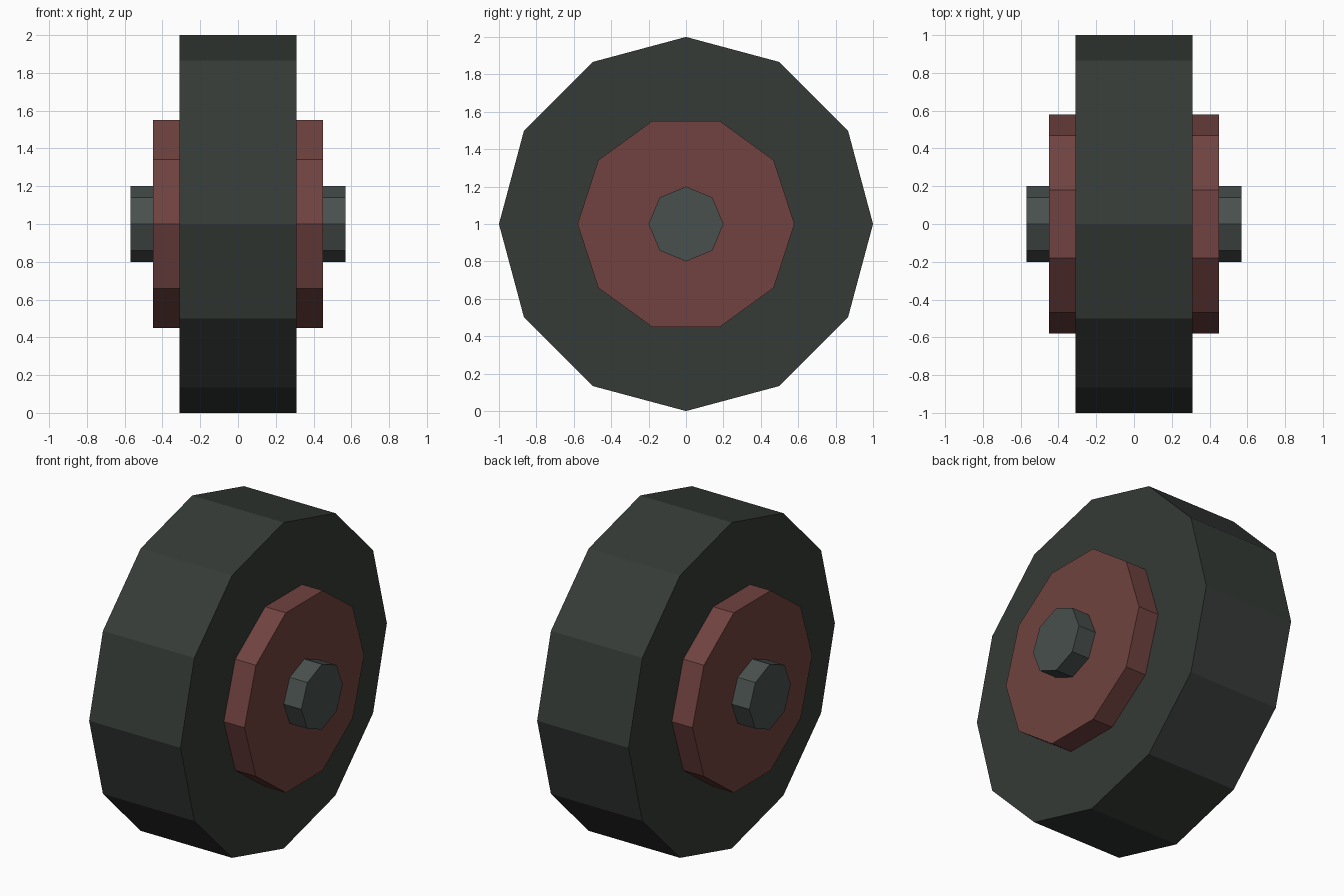
import bpy, bmesh
from math import sin, cos, tau

if "Cube" in bpy.data.objects:
    bpy.data.objects.remove(bpy.data.objects["Cube"])


def prism(name, sides, radius, half_width, color):
    """Flat-sided disc along x, with a corner on the +y axis, centred at z = 1."""
    bm = bmesh.new()
    ring = [bm.verts.new((-half_width,
                          radius * cos(tau * i / sides),
                          1 + radius * sin(tau * i / sides))) for i in range(sides)]
    cap = bm.faces.new(ring)
    ext = bmesh.ops.extrude_face_region(bm, geom=[cap], use_keep_orig=True)
    moved = [g for g in ext["geom"] if isinstance(g, bmesh.types.BMVert)]
    bmesh.ops.translate(bm, verts=moved, vec=(2 * half_width, 0, 0))
    bmesh.ops.recalc_face_normals(bm, faces=bm.faces)
    mesh = bpy.data.meshes.new(name)
    bm.to_mesh(mesh)
    bm.free()
    mat = bpy.data.materials.new(name + "_paint")
    mat.diffuse_color = color
    mat.use_nodes = True
    mat.node_tree.nodes["Principled BSDF"].inputs["Base Color"].default_value = mat.diffuse_color
    mesh.materials.append(mat)
    obj = bpy.data.objects.new(name, mesh)
    bpy.context.collection.objects.link(obj)
    return obj


# Tyre, rim and axle share one axis and pass through each other
prism("tyre", 12, 1.0, 0.31, (0.036, 0.043, 0.038, 1))
prism("rim", 10, 0.58, 0.45, (0.16, 0.055, 0.05, 1))
prism("axle", 8, 0.2, 0.57, (0.065, 0.08, 0.075, 1))
